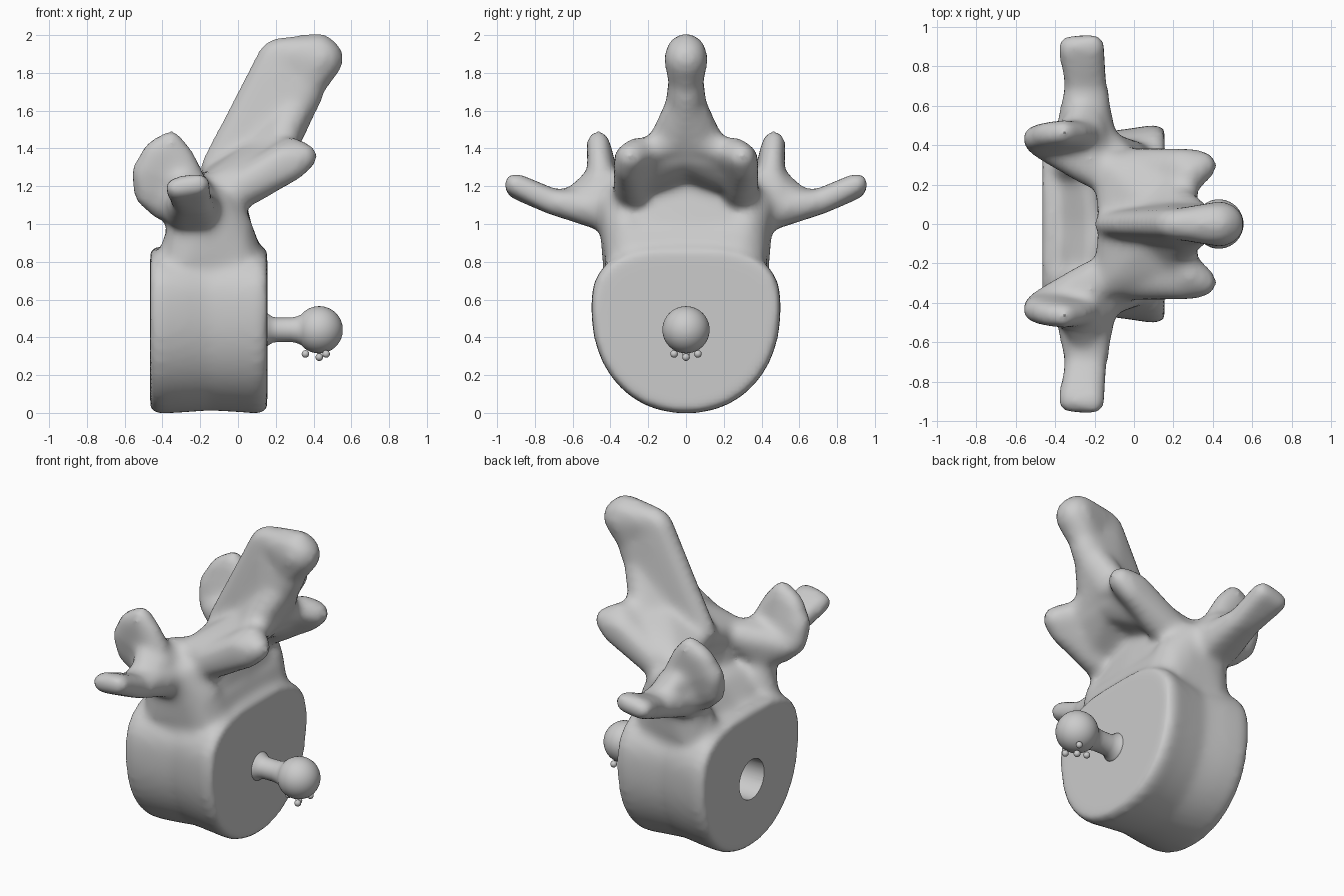
import bpy, bmesh, math
from mathutils import Vector, Matrix

cube = bpy.data.objects.get("Cube")
if cube:
    bpy.data.objects.remove(cube, do_unlink=True)

bone = bpy.data.materials.new("bone grey")
bone.use_nodes = True
bone.diffuse_color = (0.6, 0.6, 0.6, 1)
bone.node_tree.nodes["Principled BSDF"].inputs["Base Color"].default_value = (0.6, 0.6, 0.6, 1)


def finish(name, bm):
    mesh = bpy.data.meshes.new(name)
    bmesh.ops.recalc_face_normals(bm, faces=bm.faces)
    bm.to_mesh(mesh)
    bm.free()
    mesh.materials.append(bone)
    mesh.shade_smooth()
    obj = bpy.data.objects.new(name, mesh)
    bpy.context.collection.objects.link(obj)
    return obj


def blob(target, balls, mirror=True):
    """Hull around (x, y, z, radius) balls, repeated on the other side."""
    for side in ((1, -1) if mirror else (1,)):
        part = bmesh.new()
        for x, y, z, r in balls:
            bmesh.ops.create_icosphere(part, subdivisions=2, radius=r + GROW,
                                       matrix=Matrix.Translation((x, y * side, z)))
        hull = bmesh.ops.convex_hull(part, input=part.verts)
        extra = {v for v in hull["geom_interior"] if isinstance(v, bmesh.types.BMVert)}
        bmesh.ops.delete(part, geom=list(extra), context="VERTS")
        bmesh.ops.recalc_face_normals(part, faces=part.faces)
        temp = bpy.data.meshes.new("temp")
        part.to_mesh(temp)
        part.free()
        target.from_mesh(temp)
        bpy.data.meshes.remove(temp)


def lathe(name, profile, z, steps=40):
    """Turn (x, radius) points about an axis along x."""
    bm = bmesh.new()
    rings = [[bm.verts.new((x, r * math.cos(a), z + r * math.sin(a)))
              for a in (math.tau * i / steps for i in range(steps))] for x, r in profile]
    for a, b in zip(rings, rings[1:]):
        for i in range(steps):
            j = (i + 1) % steps
            bm.faces.new((a[i], a[j], b[j], b[i]))
    bm.faces.new(rings[0])
    bm.faces.new(rings[-1])
    return finish(name, bm)


GROW = 0.014
PEG_Z = 0.44
bm = bmesh.new()

# Vertebral body: waisted drum with a flat end on each side
N = 64
rings = []
for x, sy, sz in ((-0.465, 0.96, 0.965), (-0.42, 1, 1), (-0.3, 0.975, 0.99), (-0.15, 0.925, 0.97),
                  (0, 0.965, 0.985), (0.11, 1, 1), (0.155, 0.96, 0.965)):
    ring = []
    for i in range(N):
        c, s = math.cos(math.tau * i / N), math.sin(math.tau * i / N)
        power, height = (2 / 2.8, 0.325) if s > 0 else (2 / 2.15, 0.56)
        y = math.copysign(abs(c) ** power, c) * 0.505
        z = math.copysign(abs(s) ** power, s) * height
        ring.append(bm.verts.new((x, y * sy, 0.556 + z * sz)))
    rings.append(ring)
for a, b in zip(rings, rings[1:]):
    for i in range(N):
        j = (i + 1) % N
        bm.faces.new((a[i], a[j], b[j], b[i]))
bm.faces.new(rings[0])
bm.faces.new(rings[-1])
bmesh.ops.recalc_face_normals(bm, faces=bm.faces)

# Filled arch between the pedicles, easing into the body
blob(bm, [(-0.1, 0.3, 0.8, 0.12), (-0.03, 0.25, 0.95, 0.09), (-0.06, 0.0, 1.21, 0.07),
          (-0.02, 0.0, 0.86, 0.11), (-0.08, 0.2, 1.12, 0.09)])
blob(bm, [(0.05, 0.27, 0.78, 0.08), (0.05, 0, 0.78, 0.08), (0.01, 0.25, 0.93, 0.07),
          (0.01, 0, 0.93, 0.07), (-0.34, 0.25, 0.78, 0.07), (-0.34, 0, 0.78, 0.07),
          (-0.22, 0.25, 0.95, 0.06), (-0.2, 0, 0.95, 0.06)])
# Pedicles, spreading into the body below
blob(bm, [(-0.28, 0.32, 0.8, 0.11), (0.0, 0.31, 0.8, 0.1), (-0.28, 0.34, 1.0, 0.09),
          (-0.02, 0.31, 0.98, 0.09), (-0.12, 0.36, 1.1, 0.09)])
blob(bm, [(-0.34, 0.3, 0.77, 0.1), (0.05, 0.29, 0.77, 0.08), (-0.29, 0.31, 0.94, 0.08),
          (0.01, 0.29, 0.94, 0.07)])
# Laminae
blob(bm, [(0.18, 0, 1.39, 0.1), (-0.11, 0, 1.26, 0.06), (-0.12, 0.28, 1.19, 0.08),
          (0.1, 0.26, 1.25, 0.08), (0.19, 0.2, 1.34, 0.07)])
# Inferior articular processes: broad, blunt ends
blob(bm, [(-0.08, 0.285, 1.14, 0.09), (0.06, 0.28, 1.19, 0.08), (0.345, 0.295, 1.355, 0.065),
          (0.28, 0.25, 1.375, 0.075), (0.3, 0.31, 1.3, 0.055), (0.24, 0.31, 1.35, 0.06)])
# Webs from the spinous process to the articular ends
blob(bm, [(0.24, 0.05, 1.45, 0.08), (0.25, 0.25, 1.36, 0.06), (0.1, 0.05, 1.4, 0.06),
          (0.1, 0.22, 1.27, 0.06)])
# Superior articular processes: rounded upright blades
blob(bm, [(-0.355, 0.465, 1.435, 0.05), (-0.44, 0.455, 1.385, 0.05), (-0.5, 0.435, 1.27, 0.055),
          (-0.48, 0.41, 1.16, 0.06), (-0.4, 0.39, 1.09, 0.06), (-0.29, 0.46, 1.36, 0.045),
          (-0.25, 0.45, 1.25, 0.06)])
blob(bm, [(-0.44, 0.39, 1.14, 0.065), (-0.2, 0.45, 1.1, 0.1), (-0.27, 0.47, 1.2, 0.07),
          (-0.2, 0.27, 1.18, 0.08), (-0.29, 0.35, 1.07, 0.09), (-0.35, 0.35, 1.16, 0.06)])
# Transverse processes, with upturned rounded tips
blob(bm, [(-0.325, 0.895, 1.19, 0.05), (-0.21, 0.905, 1.21, 0.05), (-0.285, 0.7, 1.115, 0.055),
          (-0.2, 0.7, 1.115, 0.055)])
blob(bm, [(-0.285, 0.7, 1.115, 0.055), (-0.2, 0.7, 1.115, 0.055), (-0.29, 0.45, 1.08, 0.1),
          (-0.2, 0.42, 1.07, 0.1)])
blob(bm, [(-0.25, 0.6, 1.12, 0.06), (-0.3, 0.49, 1.22, 0.06), (-0.22, 0.47, 1.18, 0.07)])
# Spinous process: tapering blade, flared foot and knobbed tip
blob(bm, [(0.185, 0, 1.895, 0.065), (-0.14, 0, 1.3, 0.05), (0.2, 0, 1.44, 0.11),
          (0.36, 0, 1.7, 0.085)], mirror=False)
blob(bm, [(0.21, 0, 1.91, 0.065), (0.38, 0, 1.76, 0.085), (0.425, 0, 1.9, 0.1),
          (0.445, 0, 1.875, 0.105)], mirror=False)
blob(bm, [(0.23, 0.06, 1.44, 0.09), (0.3, 0.02, 1.6, 0.09), (0.06, 0.0, 1.4, 0.07),
          (0.2, 0.14, 1.39, 0.07)])
vertebra = finish("vertebra", bm)

# Socket cutter: short bore ending in a round hollow
R = 0.125
bore = [(-0.6, R)]
bore += [(-0.3 + R * math.sin(a), R * math.cos(a))
         for a in (math.radians(d) for d in range(0, 90, 10))]
cutter = lathe("socket_cutter", bore, PEG_Z)
cutter.hide_render = True

# Fuse the parts, soften the joins, then cut the socket
remesh = vertebra.modifiers.new("fuse", "REMESH")
remesh.mode = "VOXEL"
remesh.voxel_size = 0.022
remesh.use_smooth_shade = True
soften = vertebra.modifiers.new("soften", "SMOOTH")
soften.factor = 0.5
soften.iterations = 14
cut = vertebra.modifiers.new("socket", "BOOLEAN")
cut.object = cutter
cut.operation = "DIFFERENCE"
cut.solver = "EXACT"
bpy.context.view_layer.objects.active = vertebra
vertebra.select_set(True)
for m in [m.name for m in vertebra.modifiers]:
    bpy.ops.object.modifier_apply(modifier=m)
bpy.data.objects.remove(cutter, do_unlink=True)
bpy.ops.object.shade_smooth_by_angle(angle=math.radians(40))

# Peg with a flared foot and a ball end
BALL_X = 0.43
peg = [(0.12, 0.09), (0.15, 0.09), (0.165, 0.08), (0.185, 0.068), (0.21, 0.064), (0.28, 0.064), (0.31, 0.07)]
peg += [(BALL_X - R * math.cos(a), R * math.sin(a))
        for a in (math.radians(d) for d in range(40, 180, 7))]
lathe("ball_peg", peg, PEG_Z)

# Beads under the ball: one at the bottom and three around it
spots = [(0, 0, -0.145)] + [(0.073 * math.cos(a), 0.073 * math.sin(a), -0.128)
                            for a in (math.pi, math.pi / 3, -math.pi / 3)]
for i, spot in enumerate(spots):
    bead = bmesh.new()
    bmesh.ops.create_uvsphere(bead, u_segments=16, v_segments=10, radius=0.02,
                              matrix=Matrix.Translation(Vector((BALL_X, 0, PEG_Z)) + Vector(spot)))
    finish(f"bead_{i + 1}", bead)
